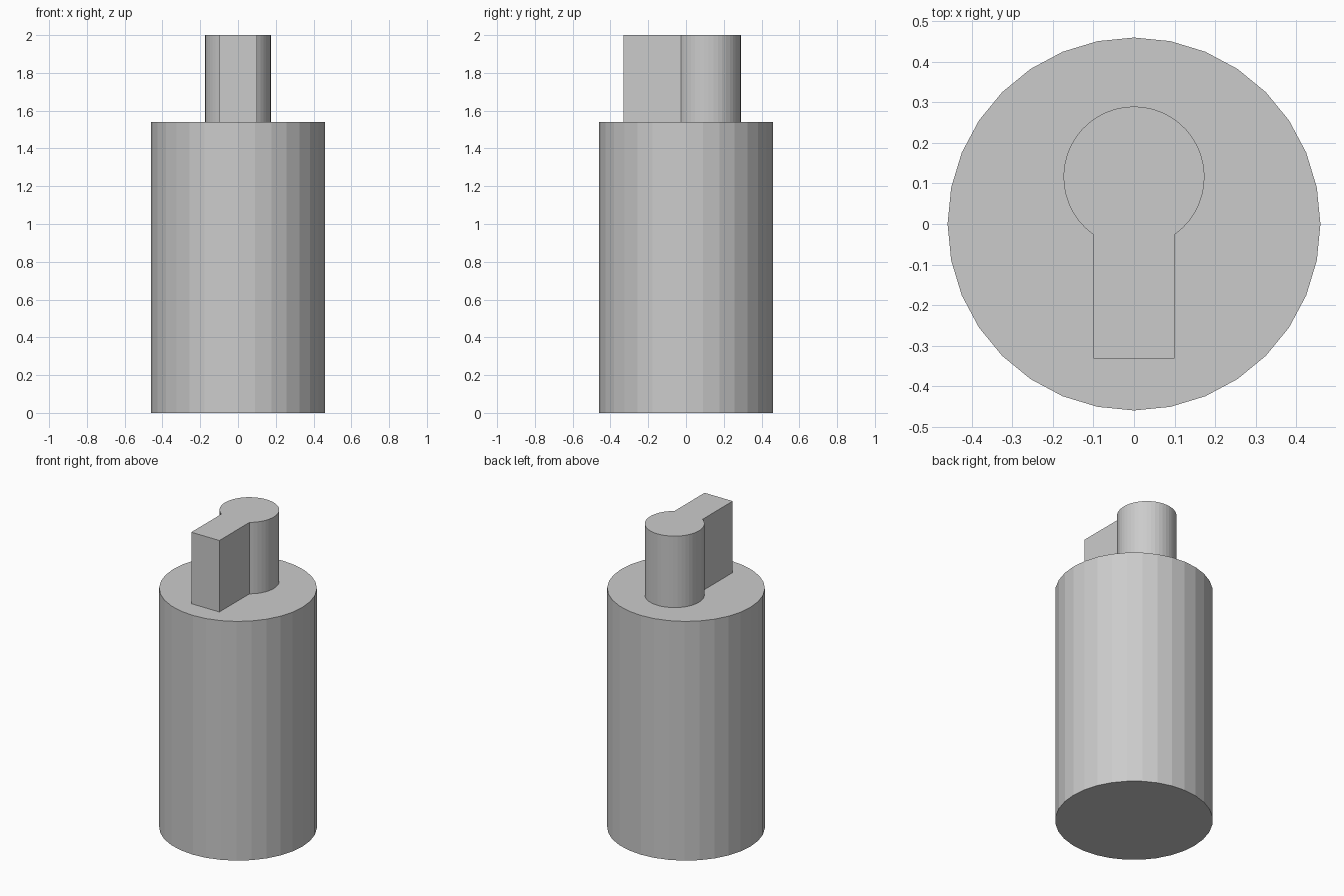
import bpy, bmesh, math

if "Cube" in bpy.data.objects:
    bpy.data.objects.remove(bpy.data.objects["Cube"])


def prism(name, outline, z0, z1):
    """Extrude a closed xy outline from z0 up to z1."""
    bm = bmesh.new()
    face = bm.faces.new([bm.verts.new((x, y, z0)) for x, y in outline])
    ext = bmesh.ops.extrude_face_region(bm, geom=[face], use_keep_orig=True)
    top = [v for v in ext["geom"] if isinstance(v, bmesh.types.BMVert)]
    bmesh.ops.translate(bm, verts=top, vec=(0, 0, z1 - z0))
    bmesh.ops.recalc_face_normals(bm, faces=bm.faces)
    mesh = bpy.data.meshes.new(name)
    bm.to_mesh(mesh)
    bm.free()
    obj = bpy.data.objects.new(name, mesh)
    bpy.context.collection.objects.link(obj)
    return obj


def arc(cy, r, start, end, steps):
    """Points on a circle centred on (0, cy), including both ends."""
    return [(r * math.cos(start + (end - start) * i / steps),
             cy + r * math.sin(start + (end - start) * i / steps))
            for i in range(steps + 1)]


BODY_R, BODY_TOP, TOP = 0.46, 1.54, 2.0
HEAD_R, HEAD_Y = 0.174, 0.116
STEM_HALF, STEM_Y = 0.10, -0.332

# Round body, 32 flat sides
prism("body", arc(0, BODY_R, 0, 2 * math.pi, 32)[:-1], 0, BODY_TOP)

# Keyhole-shaped post: round head with a straight stem toward the front
a = math.acos(STEM_HALF / HEAD_R)
keyhole = arc(HEAD_Y, HEAD_R, -a, math.pi + a, 36)
keyhole += [(-STEM_HALF, STEM_Y), (STEM_HALF, STEM_Y)]
prism("keyhole_post", keyhole, BODY_TOP, TOP)
